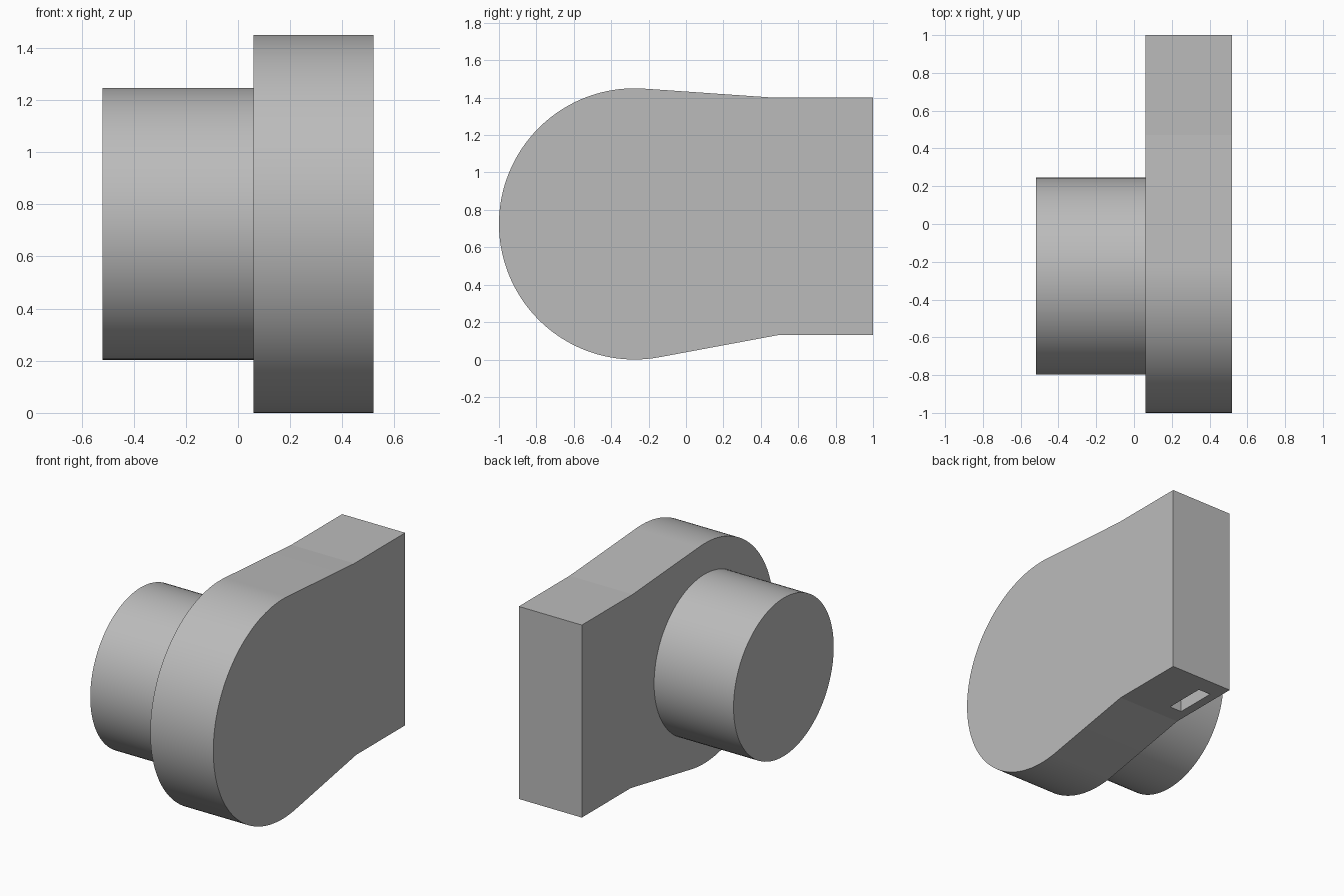
import bpy, bmesh, math

if "Cube" in bpy.data.objects:
    bpy.data.objects.remove(bpy.data.objects["Cube"])

# single neutral grey
grey = bpy.data.materials.new("neutral grey")
grey.diffuse_color = (0.5, 0.5, 0.5, 1.0)
grey.use_nodes = True
grey.node_tree.nodes["Principled BSDF"].inputs["Base Color"].default_value = grey.diffuse_color

CY, CZ = -0.275, 0.725           # shared axis of the round end and the barrel
X_BACK, X_JOIN, X_FACE = -0.52, 0.06, 0.52


def extrude_x(name, profile, x0, x1):
    """Solid made by extruding a (y, z) outline from x0 to x1."""
    bm = bmesh.new()
    base = bm.faces.new([bm.verts.new((x0, y, z)) for y, z in profile])
    new = bmesh.ops.extrude_face_region(bm, geom=[base])["geom"]
    bmesh.ops.translate(bm, vec=(x1 - x0, 0, 0),
                        verts=[v for v in new if isinstance(v, bmesh.types.BMVert)])
    bmesh.ops.recalc_face_normals(bm, faces=bm.faces)
    mesh = bpy.data.meshes.new(name)
    bm.to_mesh(mesh)
    bm.free()
    mesh.materials.append(grey)
    obj = bpy.data.objects.new(name, mesh)
    bpy.context.collection.objects.link(obj)
    return obj


def arc(radius, a0, a1, steps):
    return [(CY + radius * math.cos(a0 + (a1 - a0) * i / steps),
             CZ + radius * math.sin(a0 + (a1 - a0) * i / steps))
            for i in range(steps + 1)]


def tangent_angle(radius, point, side):
    """Angle on the round end where a line to the point touches it."""
    dy, dz = point[0] - CY, point[1] - CZ
    return math.atan2(dz, dy) + side * math.acos(radius / math.hypot(dy, dz))


def shade(obj, degrees):
    bpy.ops.object.select_all(action='DESELECT')
    obj.select_set(True)
    bpy.context.view_layer.objects.active = obj
    bpy.ops.object.shade_smooth_by_angle(angle=math.radians(degrees))


# body: round front end tapering to a square grip
R_BODY = 0.725
top, bottom = (0.47, 1.40), (0.49, 0.13)
a_top = tangent_angle(R_BODY, top, 1)
a_bottom = tangent_angle(R_BODY, bottom, -1) + 2 * math.pi
outline = arc(R_BODY, a_top, a_bottom, 96) + [bottom, (1, 0.13), (1, 1.40), top]
body = extrude_x("body", outline, X_JOIN, X_FACE)

# narrow slot in the underside of the grip
cutter = extrude_x("slot_cutter", [(0.60, 0.0), (0.88, 0.0), (0.88, 0.53), (0.60, 0.53)],
                   0.12, 0.21)
cutter.hide_render = True
cut = body.modifiers.new("slot", 'BOOLEAN')
cut.operation = 'DIFFERENCE'
cut.solver = 'EXACT'
cut.object = cutter
bpy.context.view_layer.objects.active = body
bpy.ops.object.modifier_apply(modifier=cut.name)
bpy.data.objects.remove(cutter)
shade(body, 3)

# barrel: cylinder on the side of the body
barrel = extrude_x("barrel", arc(0.522, 0, 2 * math.pi, 96)[:-1], X_BACK, X_JOIN)
shade(barrel, 30)
